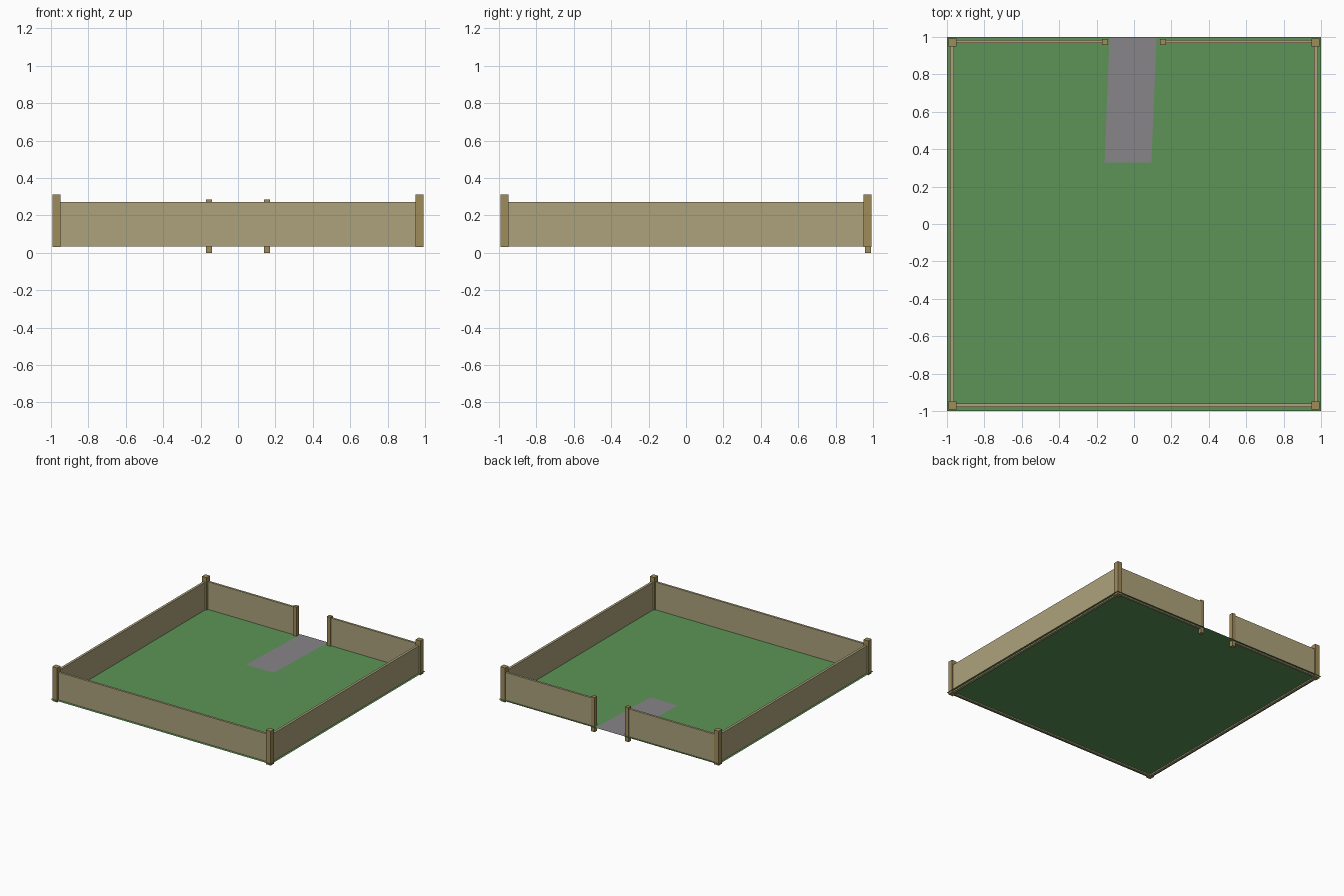
import bpy

if "Cube" in bpy.data.objects:
    bpy.data.objects.remove(bpy.data.objects["Cube"])


def material(name, rgb):
    m = bpy.data.materials.new(name)
    m.diffuse_color = (*rgb, 1)
    m.use_nodes = True
    m.node_tree.nodes["Principled BSDF"].inputs["Base Color"].default_value = m.diffuse_color
    return m


GRASS = material("grass_green", (0.107, 0.296, 0.093))
PAVING = material("paving_grey", (0.242, 0.235, 0.242))
PANEL = material("fence_tan", (0.42, 0.365, 0.20))
POST = material("post_brown", (0.35, 0.262, 0.105))


def mesh_object(name, verts, faces, mat):
    me = bpy.data.meshes.new(name)
    me.from_pydata(verts, [], faces)
    me.materials.append(mat)
    ob = bpy.data.objects.new(name, me)
    bpy.context.collection.objects.link(ob)
    return ob


def box(name, xs, ys, zs, mat):
    x, y, z = sorted(xs), sorted(ys), sorted(zs)
    verts = [(a, b, c) for a in x for b in y for c in z]
    faces = [(0, 1, 3, 2), (4, 6, 7, 5), (0, 4, 5, 1),
             (2, 3, 7, 6), (0, 2, 6, 4), (1, 5, 7, 3)]
    return mesh_object(name, verts, faces, mat)


GROUND_Z = 0.045
WALL_Z = (0.035, 0.272)
INNER, OUTER = 0.963, 0.983

# lawn sheet and the slanted path lying on it
mesh_object("lawn", [(-1, -1, GROUND_Z), (1, -1, GROUND_Z), (1, 1, GROUND_Z), (-1, 1, GROUND_Z)],
            [(0, 1, 2, 3)], GRASS)
pz = GROUND_Z + 0.002
mesh_object("path", [(-0.157, 0.328, pz), (0.093, 0.328, pz), (0.121, 1, pz), (-0.131, 1, pz)],
            [(0, 1, 2, 3)], PAVING)

# front fence panel
box("front_fence", (-0.955, 0.955), (-0.978, -0.96), WALL_Z, PANEL)

for s, side in ((-1, "left"), (1, "right")):
    # side fence and half of the back fence
    box(side + "_fence", (s * INNER, s * OUTER), (-0.955, 0.955), WALL_Z, PANEL)
    box("back_fence_" + side, (s * 0.15, s * 0.955), (0.967, 0.985), WALL_Z, PANEL)
    # gate post
    box("gate_post_" + side, (s * 0.139, s * 0.17), (0.956, 0.988), (0, 0.284), POST)
    # corner posts
    for t, end in ((-1, "front"), (1, "back")):
        box(f"corner_post_{end}_{side}", (s * 0.949, s * 0.993), (t * 0.949, t * 0.993),
            (0.03, 0.312), POST)
